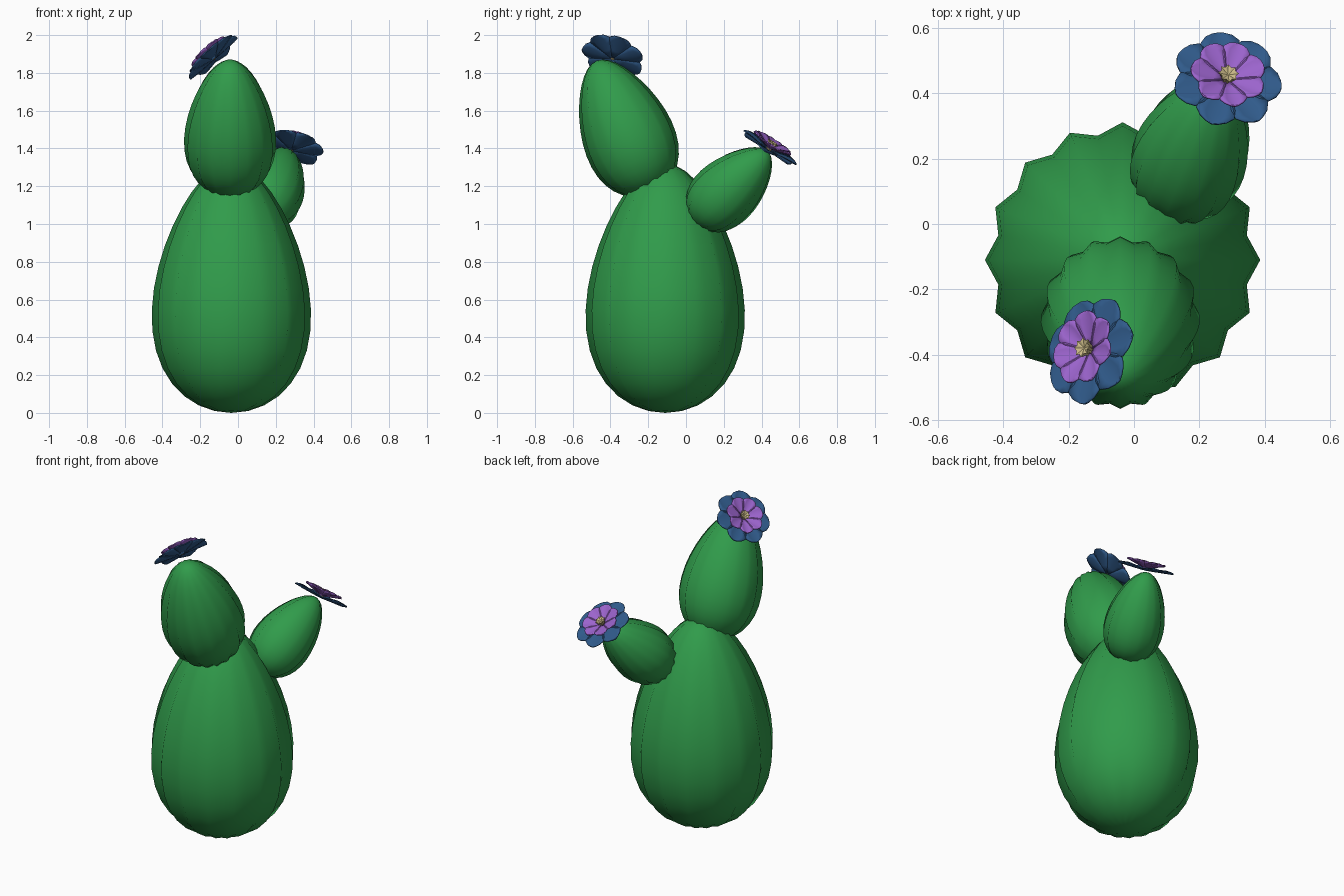
import bpy, bmesh, math
from mathutils import Vector, Matrix

if "Cube" in bpy.data.objects:
    bpy.data.objects.remove(bpy.data.objects["Cube"])


def material(name, rgb):
    m = bpy.data.materials.new(name)
    m.diffuse_color = (*rgb, 1)
    m.use_nodes = True
    m.node_tree.nodes["Principled BSDF"].inputs["Base Color"].default_value = m.diffuse_color
    return m


GREEN = material("cactus_green", (0.03, 0.33, 0.07))
BLUE = material("petal_blue", (0.03, 0.105, 0.26))
PURPLE = material("petal_purple", (0.33, 0.127, 0.61))
TAN = material("stamen_tan", (0.58, 0.48, 0.24))


def make_object(name, bm, mat, origin, axis, smooth=True, spin=0.0):
    bmesh.ops.recalc_face_normals(bm, faces=bm.faces)
    me = bpy.data.meshes.new(name)
    bm.to_mesh(me)
    bm.free()
    for p in me.polygons:
        p.use_smooth = smooth
    me.materials.append(mat)
    ob = bpy.data.objects.new(name, me)
    bpy.context.collection.objects.link(ob)
    # shortest rotation from z to the axis, so x stays close to world x
    rot = Vector((0, 0, 1)).rotation_difference(Vector(axis).normalized())
    ob.matrix_world = (Matrix.Translation(origin) @ rot.to_matrix().to_4x4()
                       @ Matrix.Rotation(spin, 4, 'Z'))
    return ob


def lathe(bm, rings, bottom, top, n, valley):
    """Closed ribbed form: rings of (radius, z), every second point pulled in."""
    loops = []
    for r, z in rings:
        loop = []
        for i in range(n):
            a = 2 * math.pi * i / n
            k = r * (valley if i % 2 else 1)
            loop.append(bm.verts.new((k * math.cos(a), k * math.sin(a), z)))
        loops.append(loop)
    for a, b in zip(loops, loops[1:]):
        for i in range(n):
            j = (i + 1) % n
            bm.faces.new((a[i], a[j], b[j], b[i]))
    for loop, z in ((loops[0], bottom), (loops[-1], top)):
        pole = bm.verts.new((0, 0, z))
        for i in range(n):
            bm.faces.new((loop[i], loop[(i + 1) % n], pole))


def egg(name, base, axis, s):
    """Ribbed egg-shaped cactus segment with sixteen ridges."""
    bm = bmesh.new()
    rings = []
    for i in range(1, 18):
        t = math.pi * i / 18
        rings.append((s * 0.41 * math.sin(t) * (1 + 0.25 * math.cos(t)),
                      s * 0.66 * (1 - math.cos(t))))
    lathe(bm, rings, 0, 1.32 * s, 32, 0.92)
    make_object(name, bm, GREEN, base, axis)


def petals(name, mat, R, rise, z0, count, origin, axis, spin):
    """Ring of broad, slightly cupped petals."""
    bm = bmesh.new()
    shape = [(0.06, 0.06), (0.35, 0.20), (0.6, 0.33), (0.78, 0.36),
             (0.91, 0.25), (0.98, 0.11), (1.0, 0.02)]
    for p in range(count):
        rot = Matrix.Rotation(2 * math.pi * p / count, 3, 'Z')
        rows = []
        for r, w in shape:
            z = z0 + rise * r
            rows.append([bm.verts.new(rot @ Vector((r * R, u * w * R, z + 0.012 * abs(u) * w / 0.36)))
                         for u in (-1, -0.5, 0, 0.5, 1)])
        for a, b in zip(rows, rows[1:]):
            for i in range(4):
                bm.faces.new((a[i], b[i], b[i + 1], a[i + 1]))
    ob = make_object(name, bm, mat, origin, axis, True, spin)
    sol = ob.modifiers.new("thickness", 'SOLIDIFY')
    sol.thickness = 0.006
    sol.offset = 0


def flower(name, origin, axis, spin):
    petals(name + "_outer_petals", BLUE, 0.17, 0.012, 0.0, 7, origin, axis, spin)
    petals(name + "_inner_petals", PURPLE, 0.117, 0.035, 0.012, 7, origin, axis, spin + math.pi / 7)
    bm = bmesh.new()
    lathe(bm, [(0.014, 0.0), (0.02, 0.03), (0.032, 0.052)], 0, 0.042, 16, 0.72)
    make_object(name + "_stamens", bm, TAN, origin, axis, False)


# cactus segments
egg("main_body", (-0.035, -0.11, 0.0), (0, 0, 1), 1.0)
egg("upper_segment", (-0.042, -0.18, 1.16), (0, -0.385, 0.923), 0.578)
egg("side_segment", (0.11, 0.05, 1.01), (0.27, 0.69, 0.67), 0.42)

# blossoms at the tips
flower("upper_flower", (-0.125, -0.39, 1.875), (-0.65, 0.25, 0.72), 0.2)
flower("side_flower", (0.282, 0.434, 1.39), (0.15, 0.53, 0.83), -0.1)
